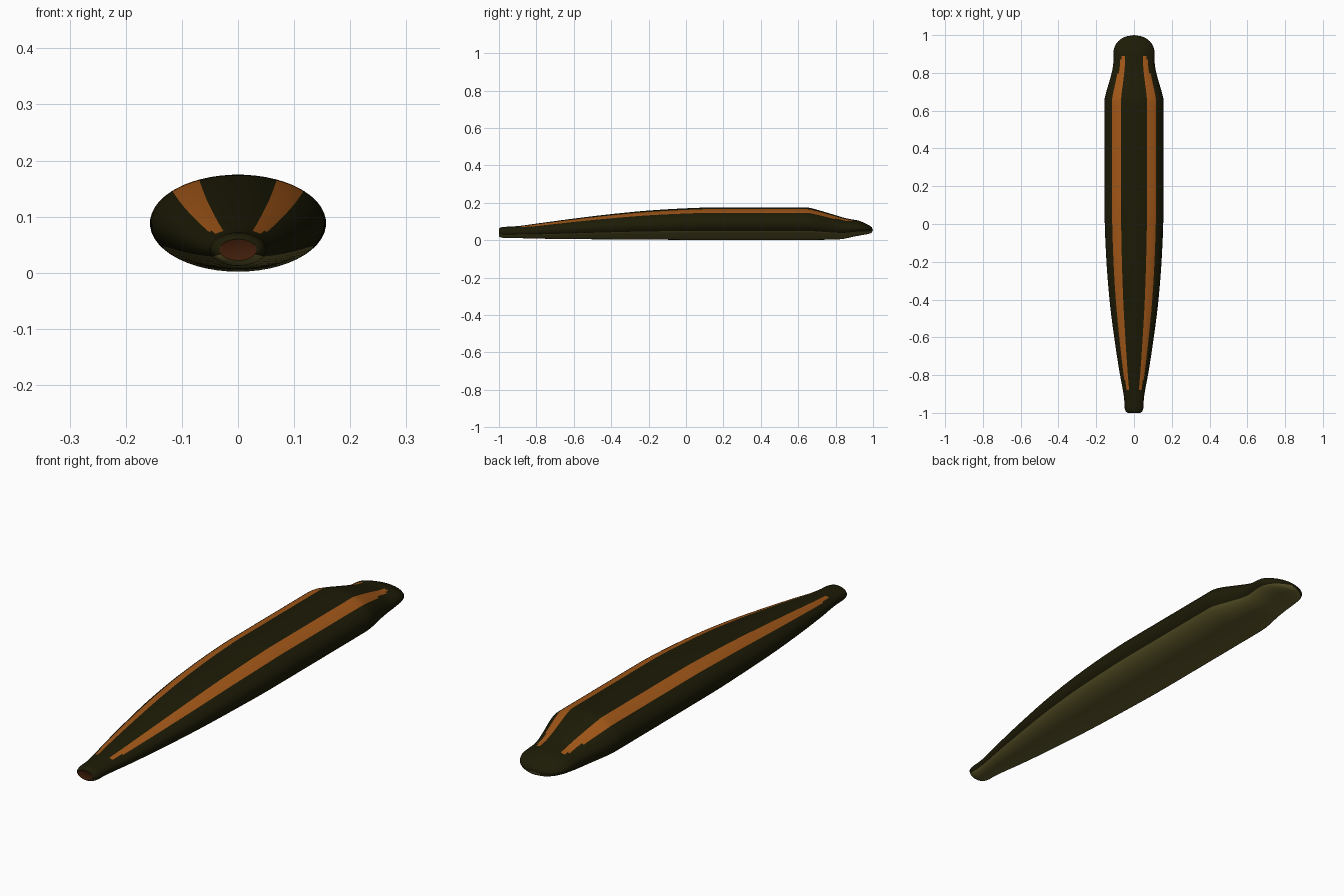
import bpy
import bmesh
import math

cube = bpy.data.objects.get("Cube")
if cube:
    bpy.data.objects.remove(cube, do_unlink=True)


def make_material(name, rgb):
    mat = bpy.data.materials.new(name)
    mat.use_nodes = True
    color = (*rgb, 1.0)
    mat.diffuse_color = color
    bsdf = mat.node_tree.nodes["Principled BSDF"]
    bsdf.inputs["Base Color"].default_value = color
    bsdf.inputs["Roughness"].default_value = 0.6
    return mat


SKIN, STRIPE, BELLY, MOUTH = range(4)
materials = [
    make_material("dark olive skin", (0.012, 0.011, 0.002)),
    make_material("orange stripe", (0.36, 0.095, 0.009)),
    make_material("olive belly", (0.12, 0.105, 0.025)),
    make_material("red brown mouth", (0.05, 0.012, 0.003)),
]

# Body profile: y, half width, bottom z, top z
PROFILE = [
    (-1.0, 0.033, 0.022, 0.06),
    (-0.992, 0.044, 0.016, 0.068),
    (-0.97, 0.05, 0.012, 0.072),
    (-0.94, 0.051, 0.012, 0.073),
    (-0.88, 0.059, 0.011, 0.078),
    (-0.8, 0.074, 0.009, 0.089),
    (-0.6, 0.105, 0.006, 0.116),
    (-0.4, 0.13, 0.005, 0.14),
    (-0.2, 0.146, 0.004, 0.159),
    (0.0, 0.155, 0.002, 0.171),
    (0.12, 0.157, 0.002, 0.175),
    (0.65, 0.157, 0.002, 0.175),
    (0.68, 0.152, 0.002, 0.169),
    (0.75, 0.132, 0.003, 0.149),
    (0.82, 0.114, 0.005, 0.128),
    (0.85, 0.11, 0.009, 0.119),
    (0.89, 0.11, 0.018, 0.111),
    (0.92, 0.108, 0.024, 0.106),
    (0.955, 0.094, 0.03, 0.092),
    (0.98, 0.069, 0.035, 0.08),
    (0.993, 0.042, 0.041, 0.07),
]

# Runs around the section: start angle, end angle, steps, colour
BANDS = [
    (-90, -26, 9, BELLY), (-26, 42, 9, SKIN), (42, 64, 4, STRIPE),
    (64, 116, 7, SKIN), (116, 138, 4, STRIPE), (138, 206, 9, SKIN),
    (206, 270, 9, BELLY),
]
angles, colours = [], []
for start, end, steps, colour in BANDS:
    for i in range(steps):
        angles.append(math.radians(start + (end - start) * i / steps))
        colours.append(colour)


def slope(i, k):
    """Tangent that never overshoots a neighbouring profile point."""
    if i in (0, len(PROFILE) - 1):
        return None
    a, b, c = PROFILE[i - 1:i + 2]
    s0 = (b[k] - a[k]) / (b[0] - a[0])
    s1 = (c[k] - b[k]) / (c[0] - b[0])
    return 2 * s0 * s1 / (s0 + s1) if s0 * s1 > 0 else 0.0


def smooth_profile():
    rows = []
    for i in range(len(PROFILE) - 1):
        a, b = PROFILE[i], PROFILE[i + 1]
        h = b[0] - a[0]
        steps = max(2, math.ceil(h / 0.03))
        for j in range(steps):
            t = j / steps
            row = [a[0] + h * t]
            for k in (1, 2, 3):
                d = (b[k] - a[k]) / h
                m0, m1 = slope(i, k), slope(i + 1, k)
                m0 = d if m0 is None else m0
                m1 = d if m1 is None else m1
                row.append((2 * t**3 - 3 * t**2 + 1) * a[k]
                           + (t**3 - 2 * t**2 + t) * h * m0
                           + (3 * t**2 - 2 * t**3) * b[k]
                           + (t**3 - t**2) * h * m1)
            rows.append(row)
    rows.append(PROFILE[-1])
    return rows


bm = bmesh.new()


def add_ring(y, half_width, bottom, top):
    mid, half = (bottom + top) / 2, (top - bottom) / 2
    return [bm.verts.new((half_width * math.cos(a), y, mid + half * math.sin(a)))
            for a in angles]


def bridge(r0, r1, pick):
    n = len(r0)
    for i in range(n):
        j = (i + 1) % n
        bm.faces.new((r0[i], r0[j], r1[j], r1[i])).material_index = pick(i)


def fan(ring, centre, pick):
    tip = bm.verts.new(centre)
    n = len(ring)
    for i in range(n):
        bm.faces.new((ring[i], ring[(i + 1) % n], tip)).material_index = pick(i)


def body_colour(i, y):
    """Stripes stop short of both ends and lose their outer edge near them."""
    if colours[i] != STRIPE:
        return colours[i]
    if not -0.88 < y < 0.89:
        return SKIN
    trim = (y > 0.8) + (y > 0.86) + (y < -0.84)
    right, left = colours.index(STRIPE), len(colours) - 1 - colours[::-1].index(STRIPE)
    return SKIN if min(i - right, left - i) < trim else STRIPE


# Body skin with two stripes
rows = smooth_profile()
rings = [add_ring(*row) for row in rows]
for k in range(len(rings) - 1):
    middle = (rows[k][0] + rows[k + 1][0]) / 2
    bridge(rings[k], rings[k + 1], lambda i: body_colour(i, middle))

# Rounded tail tip
fan(rings[-1], (0, 1.0, 0.055), lambda i: body_colour(i, 1.0))

# Mouth disc on the front end
inner = add_ring(-0.998, 0.026, 0.026, 0.056)
bridge(rings[0], inner, lambda i: MOUTH)
fan(inner, (0, -0.996, 0.041), lambda i: MOUTH)

bmesh.ops.recalc_face_normals(bm, faces=bm.faces)
mesh = bpy.data.meshes.new("worm_body")
bm.to_mesh(mesh)
bm.free()
for mat in materials:
    mesh.materials.append(mat)

body = bpy.data.objects.new("worm_body", mesh)
bpy.context.collection.objects.link(body)
bpy.ops.object.select_all(action="DESELECT")
body.select_set(True)
bpy.context.view_layer.objects.active = body
bpy.ops.object.shade_smooth_by_angle(angle=math.radians(50))
